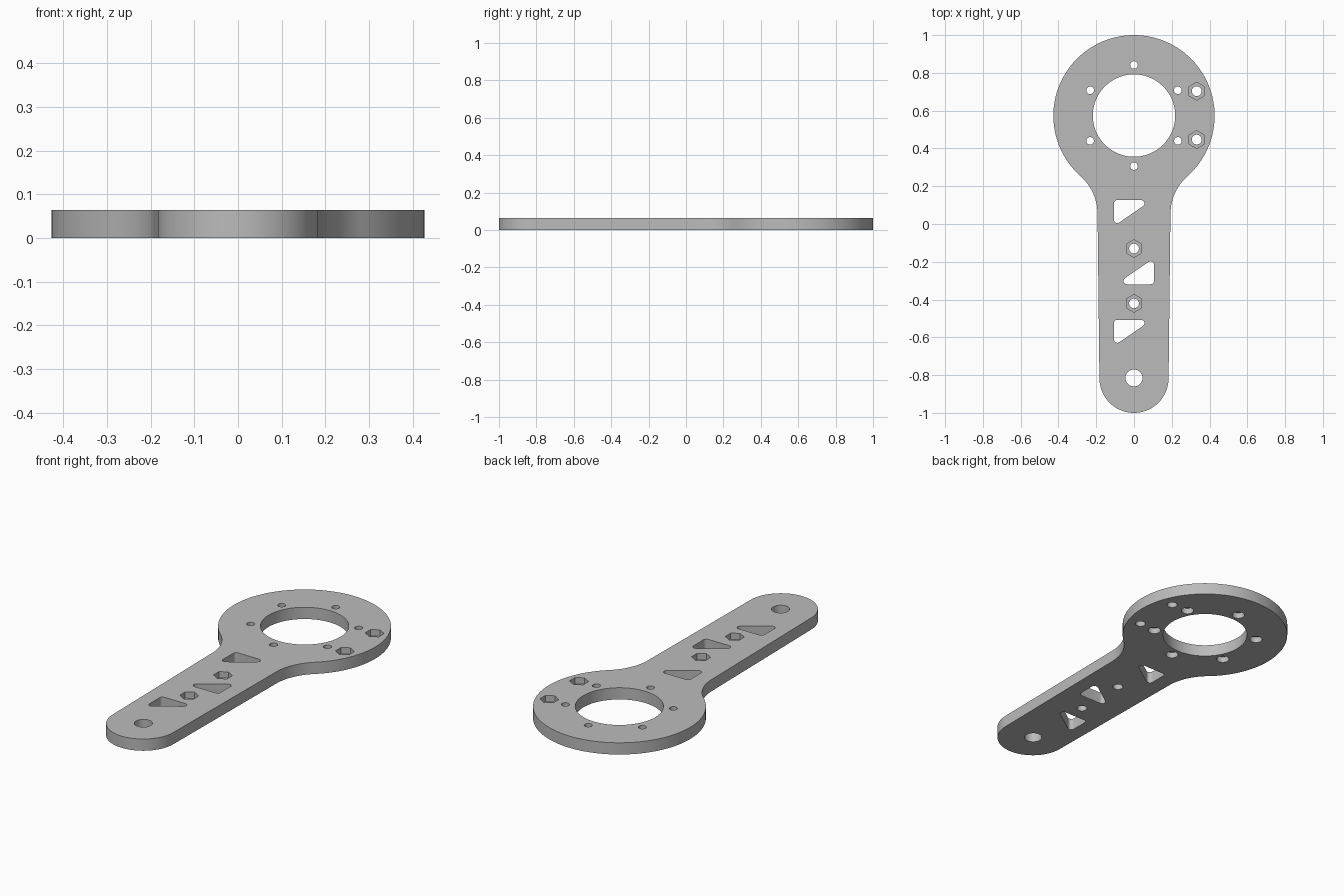
import bpy, bmesh
from math import sin, cos, pi, radians, sqrt, atan2

THICK = 0.064
RING_Y, RING_R = 0.573, 0.427
END_Y, END_R = -0.817, 0.183
NECK_X, FILLET_R = 0.193, 0.27

old = bpy.data.objects.get("Cube")
if old:
    bpy.data.objects.remove(old, do_unlink=True)

grey = bpy.data.materials.new("plain grey")
grey.use_nodes = True
grey.diffuse_color = (0.5, 0.5, 0.5, 1)
grey.node_tree.nodes["Principled BSDF"].inputs["Base Color"].default_value = (0.5, 0.5, 0.5, 1)


def arc(cx, cy, r, a0, a1, n):
    """Points on an arc, both ends included."""
    return [(cx + r * cos(a0 + (a1 - a0) * i / n), cy + r * sin(a0 + (a1 - a0) * i / n))
            for i in range(n + 1)]


def circle(cx, cy, r, n=40, turn=0):
    return arc(cx, cy, r, turn, turn + 2 * pi, n)[:-1]


def prisms(name, outlines, z0, z1):
    """One object made of a straight prism for each counterclockwise outline."""
    bm = bmesh.new()
    for pts in outlines:
        low = [bm.verts.new((x, y, z0)) for x, y in pts]
        high = [bm.verts.new((x, y, z1)) for x, y in pts]
        bm.faces.new(low[::-1])
        bm.faces.new(high)
        for i in range(len(pts)):
            j = (i + 1) % len(pts)
            bm.faces.new((low[i], low[j], high[j], high[i]))
    mesh = bpy.data.meshes.new(name)
    bm.to_mesh(mesh)
    bm.free()
    mesh.materials.append(grey)
    obj = bpy.data.objects.new(name, mesh)
    bpy.context.collection.objects.link(obj)
    return obj


def rounded_triangle(cy, flip):
    """Right triangle window with round corners; flip turns it half round."""
    r, s = 0.018, (-1 if flip else 1)
    slope = atan2(0.086, 0.125)
    pts = arc(-0.088, 0.043, r, pi / 2, pi, 6)
    pts += arc(-0.088, -0.043, r, pi, 1.5 * pi + slope, 8)
    pts += arc(0.037, 0.043, r, -pi / 2 + slope, pi / 2, 10)
    return [(s * x, cy + s * y) for x, y in pts]


# Plate outline: round arm end, tapering arm, neck fillet, ring; then mirrored
fx = NECK_X + FILLET_R
drop = sqrt((RING_R + FILLET_R) ** 2 - fx ** 2)
fy = RING_Y - drop
join = atan2(drop, fx)
half = arc(0, END_Y, END_R, -pi / 2, 0, 32)
half += arc(fx, fy, FILLET_R, pi, pi - join, 20)
half += arc(0, RING_Y, RING_R, -join, pi / 2, 64)[1:]
outline = half + [(-x, y) for x, y in half[-2:0:-1]]
plate = prisms("mounting_plate", [outline], 0, THICK)

# Positions of the bolt circle and the nut pockets
bolts = [(0.268 * cos(radians(30 + 60 * k)), 0.574 + 0.268 * sin(radians(30 + 60 * k)))
         for k in range(6)]
nuts = [(0.332, 0.703), (0.332, 0.447), (0, -0.13), (0, -0.42)]

# Through openings
openings = [circle(0, 0.574, 0.218, 96), circle(0, -0.815, 0.045)]
openings += [circle(x, y, 0.02, 32) for x, y in bolts]
openings += [circle(x, y, 0.026, 32) for x, y in nuts]
openings += [rounded_triangle(0.066, False), rounded_triangle(-0.258, True),
             rounded_triangle(-0.568, False)]

cutters = [
    prisms("opening_cutter", openings, -0.1, 0.2),
    prisms("nut_pocket_cutter", [circle(x, y, 0.047, 6, pi / 2) for x, y in nuts], 0.03, 0.2),
    prisms("bolt_head_cutter", [circle(x, y, 0.032, 32) for x, y in bolts], -0.1, 0.032),
]

# Cut the plate, then drop the cutters
bpy.ops.object.select_all(action='DESELECT')
plate.select_set(True)
bpy.context.view_layer.objects.active = plate
for cutter in cutters:
    cutter.hide_render = True
    mod = plate.modifiers.new(cutter.name, 'BOOLEAN')
    mod.operation = 'DIFFERENCE'
    mod.solver = 'EXACT'
    mod.object = cutter
    bpy.ops.object.modifier_apply(modifier=mod.name)
    bpy.data.objects.remove(cutter, do_unlink=True)

bpy.ops.object.shade_smooth_by_angle(angle=radians(30))
